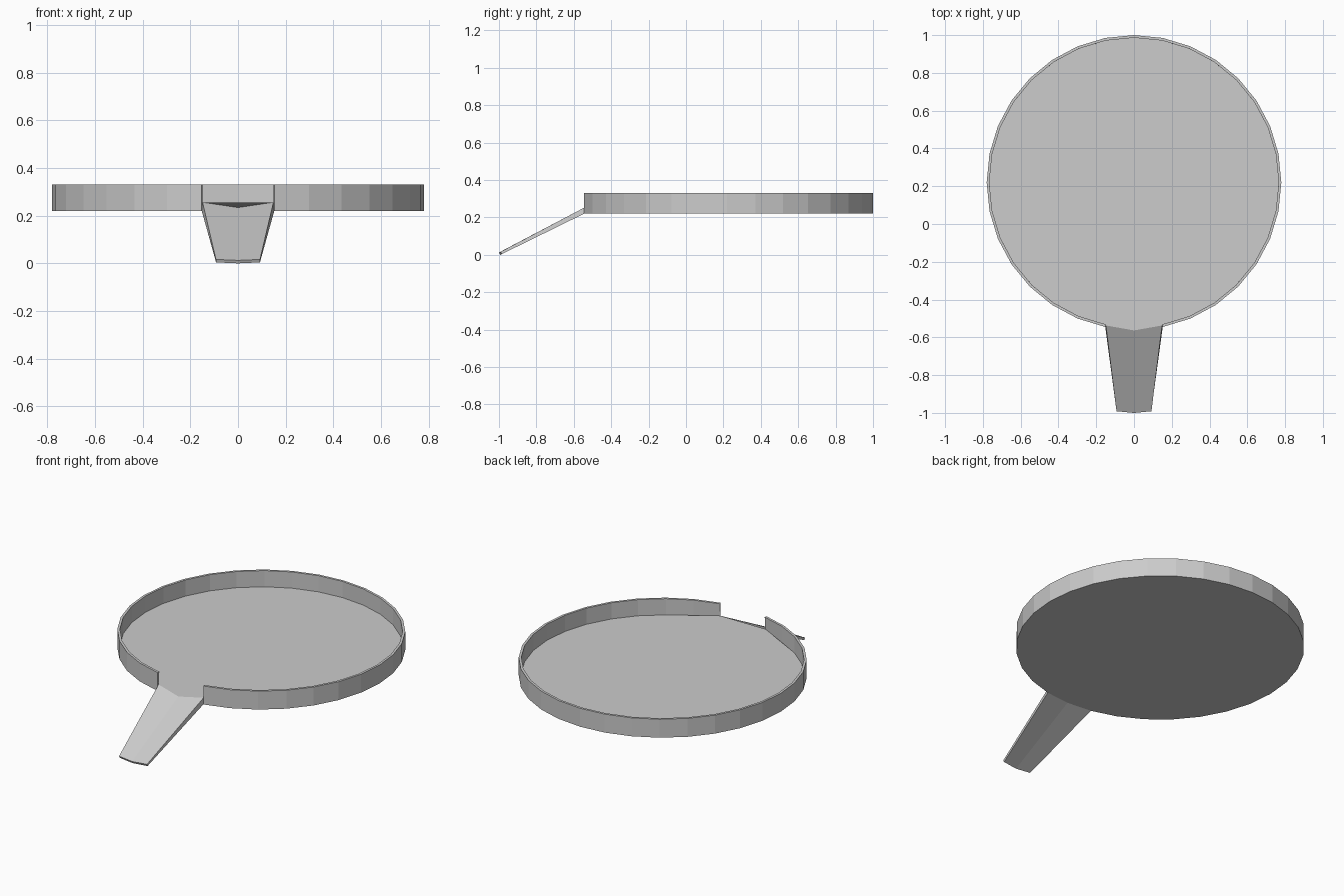
import bpy, bmesh
from math import sin, cos, tau

if "Cube" in bpy.data.objects:
    bpy.data.objects.remove(bpy.data.objects["Cube"])

SIDES, RADIUS, CENTRE_Y = 32, 0.78, 0.22
FLOOR_Z, RIM_Z, THICK = 0.22, 0.33, 0.014

bm = bmesh.new()


def ring(z):
    # index 0 is the front-most point (towards -y)
    return [bm.verts.new((RADIUS * sin(tau * i / SIDES),
                          CENTRE_Y - RADIUS * cos(tau * i / SIDES), z))
            for i in range(SIDES)]


# tray floor
base = ring(FLOOR_Z)
bm.faces.new(base)

# rim wall, leaving the two front segments open
top = ring(RIM_Z)
for i in range(1, SIDES - 1):
    j = i + 1
    bm.faces.new((base[j], base[i], top[i], top[j]))
bm.verts.remove(top[0])

# tapered ramp hanging from the opening
tip = [bm.verts.new(p) for p in ((-0.092, -0.985, 0.004),
                                 (0, -0.994, 0.0),
                                 (0.092, -0.985, 0.004))]
mouth = [base[-1], base[0], base[1]]
for i in range(2):
    bm.faces.new((mouth[i + 1], mouth[i], tip[i], tip[i + 1]))

bmesh.ops.recalc_face_normals(bm, faces=bm.faces)
bm.faces.ensure_lookup_table()
if bm.faces[0].normal.z < 0:
    bmesh.ops.reverse_faces(bm, faces=bm.faces)

mesh = bpy.data.meshes.new("tray_with_ramp")
bm.to_mesh(mesh)
bm.free()
tray = bpy.data.objects.new("tray_with_ramp", mesh)
bpy.context.collection.objects.link(tray)

# sheet thickness, grown inwards and upwards
shell = tray.modifiers.new("thickness", 'SOLIDIFY')
shell.thickness = THICK
shell.offset = 1
shell.use_even_offset = True
